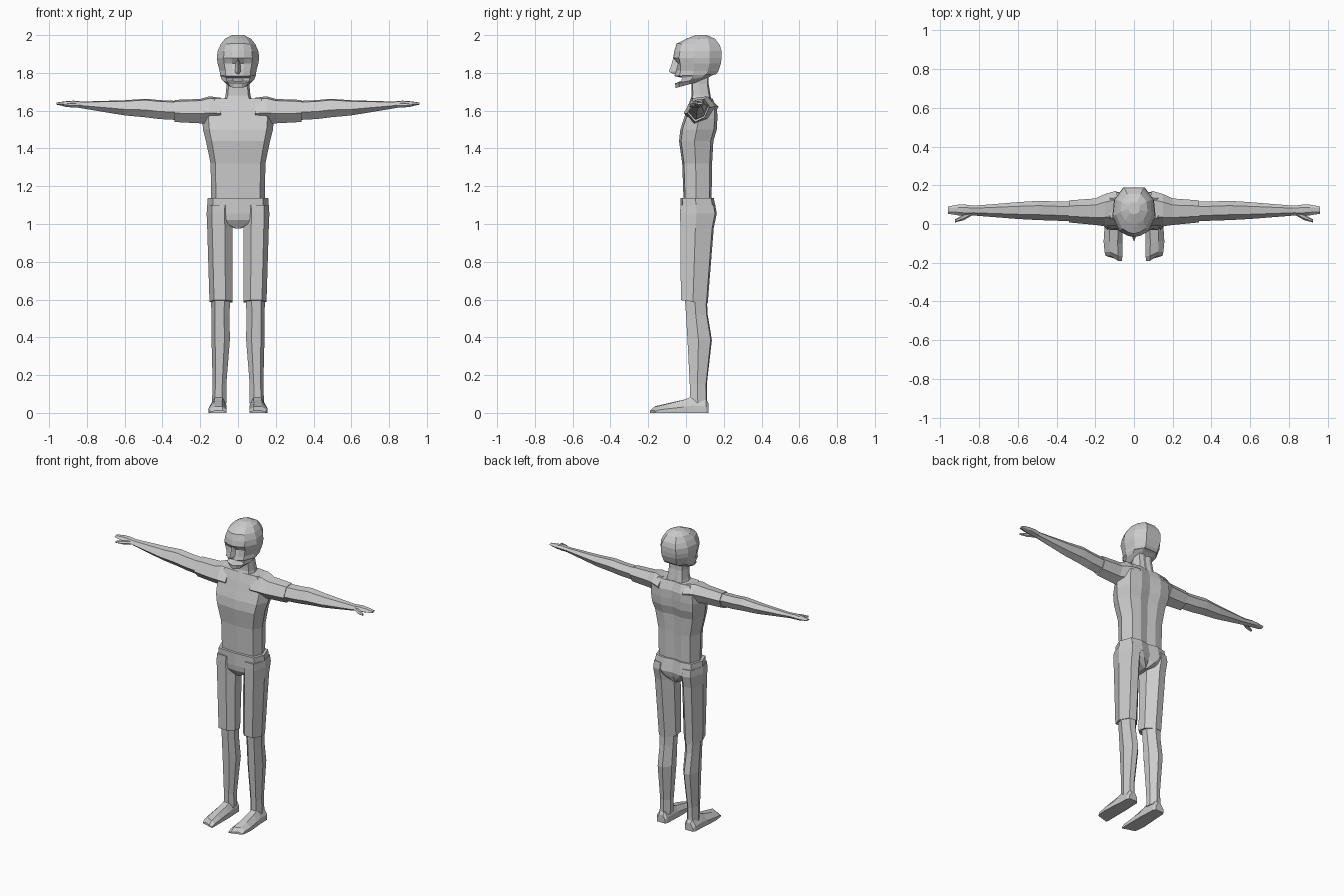
import bpy, bmesh

grey = bpy.data.materials.new("light_grey")
grey.diffuse_color = (0.6, 0.6, 0.6, 1)


def loft(name, rings, mirror=False):
    """Skin a closed surface through rings of 3D points, optionally mirrored in x."""
    bm = bmesh.new()
    vs = [[bm.verts.new(p) for p in r] for r in rings]
    n = len(rings[0])
    for a, b in zip(vs, vs[1:]):
        for i in range(n):
            j = (i + 1) % n
            bm.faces.new((a[i], a[j], b[j], b[i]))
    bm.faces.new(vs[0])
    bm.faces.new(vs[-1])
    bmesh.ops.recalc_face_normals(bm, faces=bm.faces)
    me = bpy.data.meshes.new(name)
    bm.to_mesh(me)
    bm.free()
    me.materials.append(grey)
    ob = bpy.data.objects.new(name, me)
    bpy.context.collection.objects.link(ob)
    if mirror:
        ob.modifiers.new("mirror", 'MIRROR')
    return ob


def lerp(a, b, t):
    return a + (b - a) * t


def both(half):
    """Complete a half outline (front to back) with its mirror image."""
    return half + [(-x, y) for x, y in reversed(half) if x > 0]


BODY = both([(0, 0), (.82, .06), (1, .45), (.82, .92), (.4, 1), (0, .93)])
HEAD = both([(0, 0), (.3, .03), (.68, .12), (1, .42), (.92, .75), (.5, 1)])
LIMB = [(.3, 0), (.8, 0), (1, .45), (.8, .95), (.4, 1), (0, .65), (0, .25)]
ARM = [(0, .4), (.28, .93), (.75, 1), (1, .65), (.8, .2), (.35, 0)]


def body_ring(z, w, y0, y1, tilt=0, shape=BODY):
    return [(x * w, lerp(y0, y1, t), z + tilt * t) for x, t in shape]


def limb_ring(z, x0, x1, y0, y1, tilt=0):
    return [(lerp(x0, x1, a), lerp(y0, y1, b), z + tilt * b) for a, b in LIMB]


def arm_ring(x, y0, y1, z0, z1):
    return [(x, lerp(y0, y1, a), lerp(z0, z1, b)) for a, b in ARM]


# Torso with rounded shoulders
loft("torso", [body_ring(*r) for r in [
    (1.10, .142, -.012, .135), (1.32, .145, -.02, .138), (1.44, .17, -.037, .145),
    (1.50, .185, -.03, .163), (1.555, .19, -.012, .166), (1.61, .185, .005, .165),
    (1.665, .145, .025, .14)]])

# Neck
loft("neck", [body_ring(*r) for r in [
    (1.62, .085, .01, .14), (1.68, .066, .03, .13), (1.74, .06, .03, .12),
    (1.80, .06, .03, .12)]])

# Head: z, half width, front y, back y, rise towards back, inset of the face centre
head = []
for z, w, y0, y1, tilt, inset in [
        (1.72, .058, -.055, .11, .045, 0), (1.745, .08, -.058, .12, .03, 0),
        (1.755, .088, -.045, .135, .03, .04), (1.772, .092, -.045, .15, .02, .035),
        (1.783, .095, -.062, .16, .01, 0), (1.81, .097, -.055, .172, 0, 0),
        (1.85, .108, -.06, .185, 0, .016), (1.88, .112, -.068, .188, 0, 0),
        (1.915, .108, -.062, .188, 0, 0), (1.955, .092, -.05, .18, -.01, 0),
        (1.98, .07, .0, .155, 0, 0), (2.0, .03, .05, .11, 0, 0)]:
    ring = body_ring(z, w, y0, y1, tilt, HEAD)
    head.append([(x, y + (inset if abs(x) < .4 * w and y < .02 else 0), h)
                 for x, y, h in ring])
loft("head", head)

# Nose, wedge running down from the brow
loft("nose", [[(-a, -.03, z), (0, y, z), (a, -.03, z)] for z, a, y in
              [(1.795, .024, -.07), (1.808, .024, -.091), (1.835, .018, -.08),
               (1.875, .012, -.068)]])

# Shorts: waist piece coming to a point between the legs, then two trouser legs
loft("shorts_waist", [body_ring(*r) for r in [
    (1.138, .16, -.03, .147), (1.055, .165, -.03, .163), (1.02, .11, -.028, .15),
    (.975, .012, -.005, .12)]])
loft("shorts_legs", [limb_ring(*r) for r in [
    (1.10, .03, .163, -.03, .155), (1.055, .03, .166, -.031, .163),
    (.98, .03, .163, -.03, .147), (.597, .03, .151, -.027, .115, -.018)]], True)

# Bare lower legs with calf bulge
loft("lower_legs", [limb_ring(*r) for r in [
    (.64, .04, .145, -.008, .108), (.52, .045, .14, 0, .115),
    (.385, .043, .14, .008, .137), (.15, .062, .134, .02, .11),
    (.05, .062, .138, .022, .112)]], True)

# Feet: y, inner x, outer x, top height
loft("feet", [[(a, y, 0), (a, y, h * .5), (lerp(a, b, .25), y, h),
               (lerp(a, b, .7), y + k, h), (b, y + k, h * .45), (b, y + k, 0)]
              for y, a, b, h, k in [
    (.12, .075, .135, .05, 0), (.105, .065, .145, .075, 0), (.03, .062, .148, .085, 0),
    (-.01, .06, .152, .07, 0), (-.1, .06, .157, .05, .01), (-.165, .06, .152, .035, .02),
    (-.19, .062, .146, .012, .025)]], True)

# Sleeves
loft("sleeves", [arm_ring(*r) for r in [
    (.09, -.01, .172, 1.53, 1.668), (.15, -.012, .155, 1.53, 1.676),
    (.2, -.005, .132, 1.533, 1.662), (.335, .008, .122, 1.54, 1.657)]], True)

# Arms tapering to the wrist
loft("arms", [arm_ring(*r) for r in [
    (.31, .013, .115, 1.55, 1.651), (.42, .018, .117, 1.556, 1.656),
    (.49, .02, .12, 1.565, 1.663), (.6, .026, .113, 1.575, 1.655),
    (.83, .044, .094, 1.613, 1.648)]], True)

# Hands and thumbs
loft("hands", [arm_ring(*r) for r in [
    (.82, .045, .094, 1.614, 1.648), (.87, .04, .1, 1.617, 1.653),
    (.91, .045, .1, 1.622, 1.65), (.962, .053, .09, 1.632, 1.643)]], True)
loft("thumbs", [arm_ring(*r) for r in [
    (.835, .045, .075, 1.618, 1.642), (.88, .02, .05, 1.617, 1.64),
    (.925, .008, .024, 1.622, 1.634)]], True)
